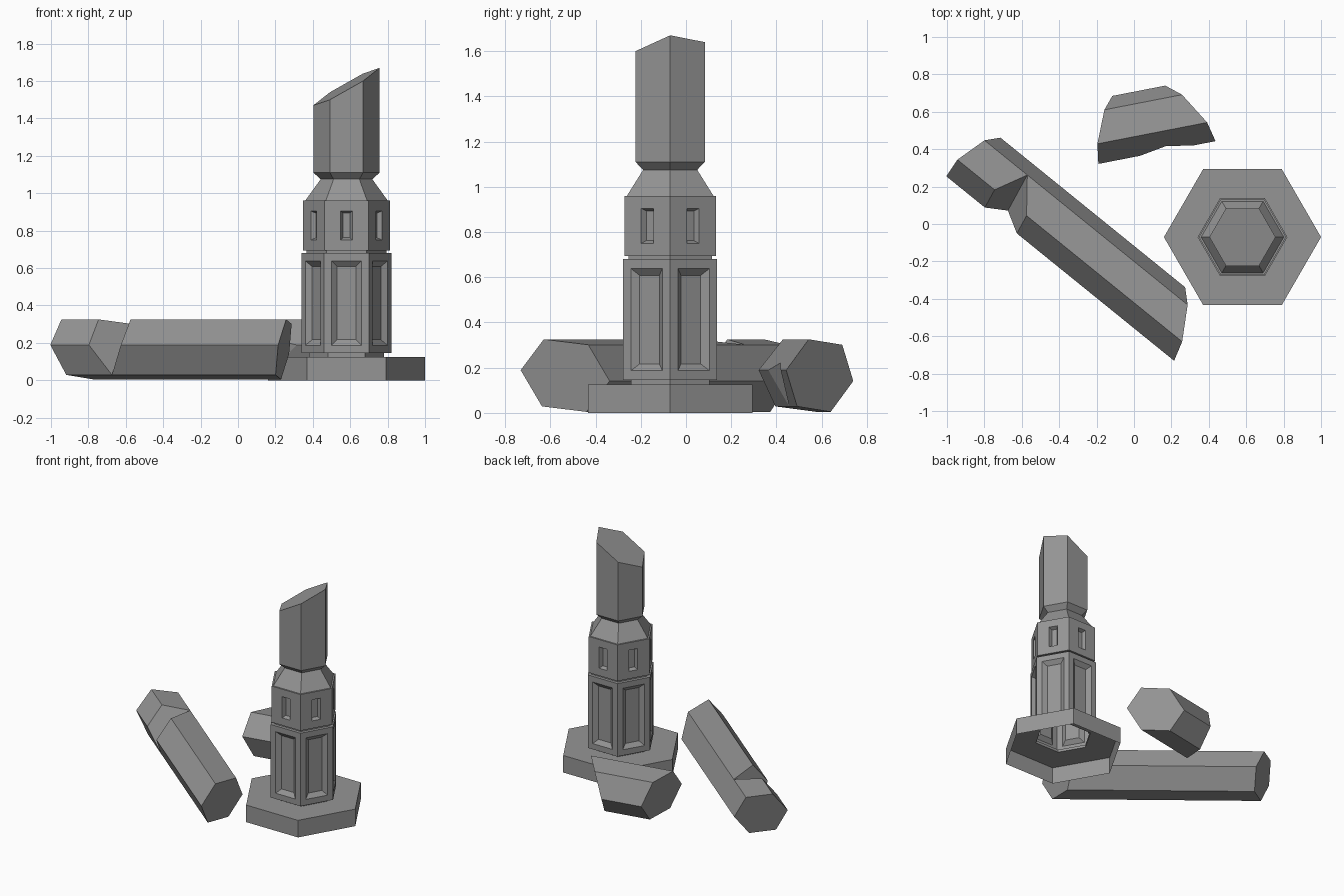
import bpy, bmesh, math
from mathutils import Vector

cube = bpy.data.objects.get("Cube")
if cube:
    bpy.data.objects.remove(cube, do_unlink=True)

stone = bpy.data.materials.new("grey_stone")
stone.use_nodes = True
GREY = (0.3, 0.3, 0.3, 1)
stone.diffuse_color = GREY
stone.node_tree.nodes["Principled BSDF"].inputs["Base Color"].default_value = GREY

SIDES = 6
TOWER = Vector((0.58, -0.07, 0))


def make_object(name, bm):
    mesh = bpy.data.meshes.new(name)
    bm.to_mesh(mesh)
    bm.free()
    mesh.materials.append(stone)
    ob = bpy.data.objects.new(name, mesh)
    bpy.context.scene.collection.objects.link(ob)
    return ob


def skin(bm, rings):
    """Join neighbouring rings with quads; return the quads band by band."""
    return [[bm.faces.new((lo[i], lo[(i + 1) % SIDES], hi[(i + 1) % SIDES], hi[i]))
             for i in range(SIDES)] for lo, hi in zip(rings, rings[1:])]


def recess(bm, faces, margin, width, bevel, depth):
    """Sink a bevelled rectangular panel into each face."""
    bm.normal_update()
    bmesh.ops.inset_individual(bm, faces=faces, thickness=margin, use_even_offset=True)
    for f in faces:
        across = Vector((0, 0, 1)).cross(f.normal).normalized()
        mid = f.calc_center_median()
        for v in f.verts:
            offset = (v.co - mid).dot(across)
            v.co += across * (math.copysign(width / 2, offset) - offset)
    bm.normal_update()
    bmesh.ops.inset_individual(bm, faces=faces, thickness=bevel, depth=-depth,
                               use_even_offset=True)


def hex_tower(name, profile, panel=None, slope=None):
    """Six-sided shell from (radius, height) pairs; slope caps it with a tilted cut."""
    bm = bmesh.new()
    rings = []
    for n, (r, z) in enumerate(profile):
        ring = []
        for i in range(SIDES):
            a = math.tau * i / SIDES
            x, y = r * math.cos(a), r * math.sin(a)
            tilt = slope[0] * x + slope[1] * y if slope and n == len(profile) - 1 else 0
            ring.append(bm.verts.new(TOWER + Vector((x, y, z + tilt))))
        rings.append(ring)
    bands = skin(bm, rings)
    if slope:
        bm.faces.new(rings[-1])
    if panel:
        recess(bm, bands[panel[0]], *panel[1:])
    return make_object(name, bm)


# Standing pillar, open underneath
hex_tower("plinth", [(0.42, 0), (0.42, 0.125), (0.2, 0.125), (0.2, 0.145)])
hex_tower("lower_shaft", [(0.2, 0.145), (0.24, 0.145), (0.24, 0.68),
                          (0.214, 0.68), (0.214, 0.695)],
          panel=(1, 0.042, 0.16, 0.03, 0.025))
hex_tower("upper_shaft", [(0.214, 0.695), (0.233, 0.695), (0.233, 0.96),
                          (0.221, 0.96), (0.138, 1.075)],
          panel=(1, 0.055, 0.063, 0.012, 0.025))
hex_tower("pillar_crystal", [(0.138, 1.075), (0.177, 1.11), (0.177, 1.57)],
          slope=(0.565, 0.13))

# Cross-section shared by the fallen pieces
R, TURN, HEIGHT = 0.173, math.radians(8), 0.165
SECTION = [(-R * math.cos(TURN + math.tau * k / SIDES),
            R * math.sin(TURN + math.tau * k / SIDES)) for k in range(SIDES)]


def fallen_piece(name, heading, offset, start, end, valley, lips):
    """Lying hex prism with tilted ends and a V-shaped break.
    start/end: (position, tilt across, tilt up); valley: two (along, across, up)
    points at the bottom of the break; lips: where it meets the side edge."""
    a = math.radians(heading)
    along = Vector((math.cos(a), math.sin(a), 0))
    across = Vector((-math.sin(a), math.cos(a), 0))

    def place(t, p, z):
        return along * t + across * (offset + p) + Vector((0, 0, HEIGHT + z))

    bm = bmesh.new()
    rings = [[bm.verts.new(place(t + b * p + c * z, p, z)) for p, z in SECTION]
             for t, b, c in (start, end)]
    skin(bm, rings)
    for ring in rings:
        bm.faces.new(ring)
    bmesh.ops.recalc_face_normals(bm, faces=bm.faces)
    piece = make_object(name, bm)

    # Wedge cutter for the break
    top, low = (place(*v) for v in valley)
    mid, reach = (top + low) / 2, (top - low) * 0.6
    points = [mid + reach, mid - reach]
    for t in lips:
        wall = (place(t, *SECTION[0]) - mid) * 2.5
        points += [mid + reach + wall, mid - reach + wall]
    bm = bmesh.new()
    for co in points:
        bm.verts.new(co)
    bmesh.ops.convex_hull(bm, input=bm.verts)
    bmesh.ops.recalc_face_normals(bm, faces=bm.faces)
    cutter = make_object(name + "_cutter", bm)
    cutter.hide_render = True

    mod = piece.modifiers.new("break", "BOOLEAN")
    mod.operation, mod.solver, mod.object = "DIFFERENCE", "EXACT", cutter
    bpy.context.view_layer.objects.active = piece
    bpy.ops.object.modifier_apply(modifier=mod.name)
    bpy.data.objects.remove(cutter, do_unlink=True)


# Long fallen column with a deep break near its far end
fallen_piece("fallen_column", -39, -0.262, (-0.893, 0.24, -0.26), (0.526, -0.56, 0.21),
             [(-0.608, *SECTION[2]), (-0.569, *SECTION[5])], (-0.675, -0.455))

# Short chunk behind the pillar with a chipped edge
fallen_piece("broken_chunk", 11, 0.523, (-0.0545, 0.389, -0.19), (0.409, -0.567, 0.26),
             [(0.25, -0.146, 0.055), (0.25, *SECTION[5])], (0.1, 0.387))
